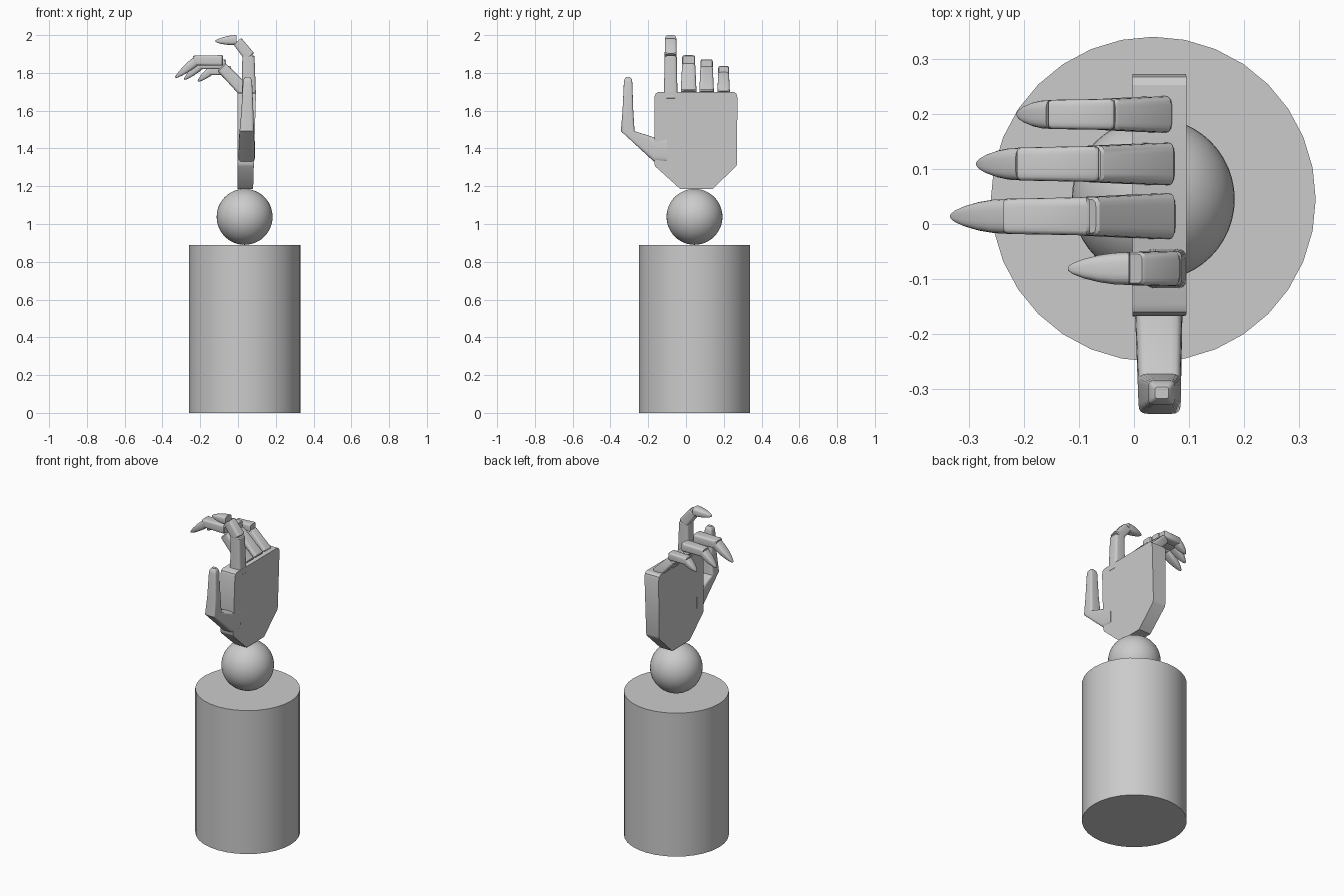
import bpy, bmesh
from math import cos, sin, pi, radians
from mathutils import Vector

if "Cube" in bpy.data.objects:
    bpy.data.objects.remove(bpy.data.objects["Cube"])


def finish(bm, name):
    bmesh.ops.recalc_face_normals(bm, faces=bm.faces)
    me = bpy.data.meshes.new(name)
    bm.to_mesh(me)
    bm.free()
    me.shade_smooth()
    me.set_sharp_from_angle(angle=radians(30))
    ob = bpy.data.objects.new(name, me)
    bpy.context.collection.objects.link(ob)
    return ob


def loft(name, rings, n=20, power=0.4):
    """Skin rounded-rectangle rings given as (centre, half axis u, half axis v)."""
    def soft(t):
        return (1 if t >= 0 else -1) * abs(t) ** power
    bm = bmesh.new()
    loops = []
    for c, u, v in rings:
        loops.append([bm.verts.new(Vector(c) + Vector(u) * soft(cos(a)) + Vector(v) * soft(sin(a)))
                      for a in [2 * pi * (i + 0.5) / n for i in range(n)]])
    for a, b in zip(loops, loops[1:]):
        for i in range(n):
            j = (i + 1) % n
            bm.faces.new((a[i], a[j], b[j], b[i]))
    bm.faces.new(loops[0])
    bm.faces.new(loops[-1])
    return finish(bm, name)


def bone(name, y, p0, p1, w, t, tip=False):
    """One finger segment in the x-z plane; w and t are (start, end) width and thickness."""
    a, b = Vector((p0[0], y, p0[1])), Vector((p1[0], y, p1[1]))
    d = (b - a).normalized()
    side, up = Vector((0, 1, 0)), Vector((d.z, 0, -d.x))
    if tip:
        steps = [(0, 1), (0.25, 0.96), (0.5, 0.82), (0.75, 0.58), (0.92, 0.33), (1, 0.12)]
        rings = [(a.lerp(b, s), side * w[0] / 2 * k, up * t[0] / 2 * k) for s, k in steps]
        return loft(name, rings, power=0.6)
    e = 0.006 / (b - a).length      # softened ends
    rings = []
    for s, k in [(0, 0.88), (e, 1), (1 - e, 1), (1, 0.88)]:
        rings.append((a.lerp(b, s), side * (w[0] + (w[1] - w[0]) * s) / 2 * k,
                      up * (t[0] + (t[1] - t[0]) * s) / 2 * k))
    return loft(name, rings, power=0.35)


# Forearm and wrist ball
bm = bmesh.new()
bmesh.ops.create_cone(bm, cap_ends=True, segments=32, radius1=0.295, radius2=0.295, depth=0.89)
finish(bm, "forearm").location = (0.035, 0.045, 0.445)
bm = bmesh.new()
bmesh.ops.create_uvsphere(bm, u_segments=48, v_segments=24, radius=0.148)
finish(bm, "wrist_ball").location = (0.035, 0.045, 1.038)

# Palm slab, slightly thicker at the knuckles
profile = [(-0.03, 1.185), (0.14, 1.185), (0.265, 1.305), (0.27, 1.32), (0.272, 1.67),
           (0.267, 1.69), (0.252, 1.7), (-0.145, 1.7), (-0.16, 1.692), (-0.166, 1.675),
           (-0.168, 1.32), (-0.163, 1.305)]
bm = bmesh.new()
back = [bm.verts.new((-0.003, y, z)) for y, z in profile]
front = [bm.verts.new((0.08 + 0.03 * (z - 1.185), y, z)) for y, z in profile]
bm.faces.new(back)
bm.faces.new(front)
for i in range(len(profile)):
    j = (i + 1) % len(profile)
    bm.faces.new((back[i], back[j], front[j], front[i]))
finish(bm, "palm")

# Curled fingers: y, segment end points, widths, thicknesses
fingers = {
    "index": (-0.081, [((0.058, 1.66), (0.055, 1.892)), ((0.062, 1.885), (-0.004, 1.968)),
                       ((-0.008, 1.974), (-0.12, 1.968))], (0.073, 0.064, 0.06), 0.076),
    "middle": (0.014, [((0.053, 1.685), (-0.088, 1.832)), ((-0.08, 1.866), (-0.237, 1.866)),
                       ((-0.222, 1.862), (-0.332, 1.775))], (0.084, 0.07, 0.064), 0.07),
    "ring": (0.109, [((0.053, 1.685), (-0.078, 1.817)), ((-0.064, 1.846), (-0.212, 1.843)),
                     ((-0.2, 1.84), (-0.285, 1.765))], (0.078, 0.066, 0.06), 0.066),
    "little": (0.199, [((0.05, 1.685), (-0.05, 1.788)), ((-0.036, 1.813), (-0.155, 1.81)),
                       ((-0.147, 1.808), (-0.212, 1.756))], (0.067, 0.057, 0.053), 0.06),
}
for name, (y, segs, w, t) in fingers.items():
    bone(name + "_lower", y, *segs[0], (w[0], w[1]), (t, t * 0.85))
    bone(name + "_middle", y, *segs[1], (w[1], w[2]), (t * 0.8, t * 0.72))
    bone(name + "_tip", y, *segs[2], (w[2], 0), (t * 0.7, 0), tip=True)

# Thumb: rings given as lower (y, z), upper (y, z), x range
thumb = [((-0.1, 1.325), (-0.1, 1.46), -0.004, 0.09),
         ((-0.17, 1.33), (-0.168, 1.458), 0.002, 0.088),
         ((-0.345, 1.492), (-0.272, 1.492), 0.008, 0.085),
         ((-0.336, 1.6), (-0.279, 1.6), 0.018, 0.081),
         ((-0.329, 1.75), (-0.284, 1.75), 0.026, 0.075),
         ((-0.325, 1.768), (-0.288, 1.768), 0.03, 0.071),
         ((-0.317, 1.778), (-0.296, 1.778), 0.038, 0.063)]
rings = []
for (y0, z0), (y1, z1), x0, x1 in thumb:
    rings.append((((x0 + x1) / 2, (y0 + y1) / 2, (z0 + z1) / 2),
                  ((x1 - x0) / 2, 0, 0), (0, (y1 - y0) / 2, (z1 - z0) / 2)))
loft("thumb", rings, power=0.35)
